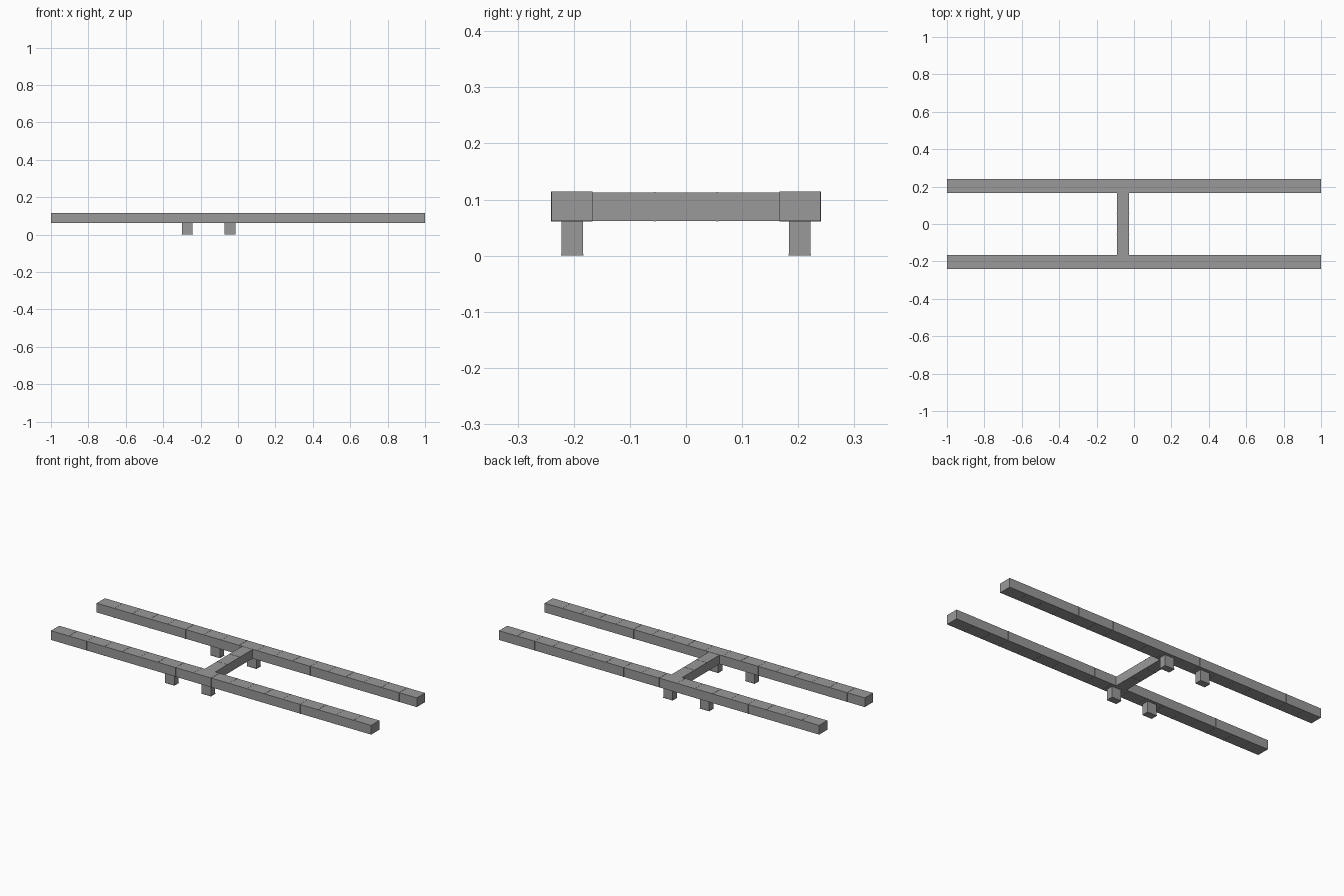
import bpy
import bmesh
from mathutils import Matrix, Vector

if "Cube" in bpy.data.objects:
    bpy.data.objects.remove(bpy.data.objects["Cube"])

grey = bpy.data.materials.new("stone grey")
grey.use_nodes = True
grey.diffuse_color = (0.32, 0.32, 0.32, 1)
grey.node_tree.nodes["Principled BSDF"].inputs["Base Color"].default_value = grey.diffuse_color

BOTTOM, TOP = 0.062, 0.114
RIB, LIP = 0.003, 0.0008


def add_box(bm, low, high):
    low, high = Vector(low), Vector(high)
    place = Matrix.Translation((low + high) / 2) @ Matrix.Diagonal((*(high - low), 1))
    bmesh.ops.create_cube(bm, size=1, matrix=place)


def finish(name, bm):
    mesh = bpy.data.meshes.new(name)
    bm.to_mesh(mesh)
    bm.free()
    mesh.materials.append(grey)
    obj = bpy.data.objects.new(name, mesh)
    bpy.context.collection.objects.link(obj)
    return obj


def make_beam(name, low, high, axis, segments):
    """A long beam with fine raised seams between its segments."""
    bm = bmesh.new()
    add_box(bm, low, high)
    step = (high[axis] - low[axis]) / segments
    for i in range(1, segments):
        rib_low, rib_high = [v - LIP for v in low], [v + LIP for v in high]
        seam = low[axis] + i * step
        rib_low[axis], rib_high[axis] = seam - RIB / 2, seam + RIB / 2
        add_box(bm, rib_low, rib_high)
    return finish(name, bm)


# Two long rails and the beam joining them
make_beam("front_rail", (-1, -0.24, BOTTOM), (1, -0.167, TOP), 0, 18)
make_beam("back_rail", (-1, 0.167, BOTTOM), (1, 0.24, TOP), 0, 18)
make_beam("cross_beam", (-0.092, -0.167, BOTTOM), (-0.026, 0.167, TOP - 0.001), 1, 3)

# Four short legs, slightly wider at the foot
for row, y in (("front", -0.203), ("back", 0.203)):
    for side, x in (("right", -0.271), ("left", -0.043)):
        bm = bmesh.new()
        add_box(bm, (x - 0.029, y - 0.019, 0), (x + 0.029, y + 0.019, BOTTOM + 0.002))
        add_box(bm, (x - 0.03, y - 0.02, 0), (x + 0.03, y + 0.02, RIB))
        finish(f"{row}_{side}_leg", bm)
